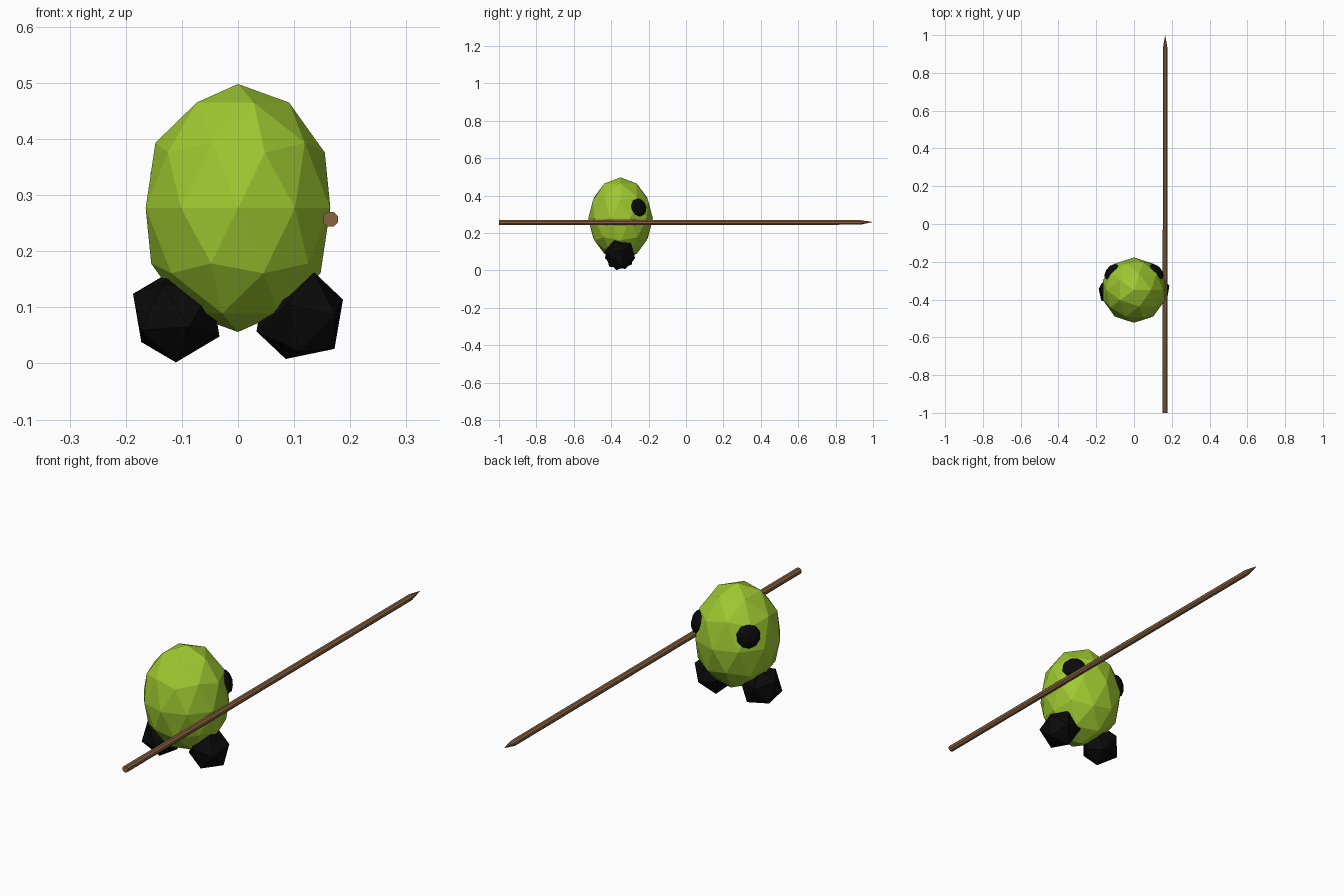
import bpy, bmesh, math
from mathutils import Matrix, Vector

if "Cube" in bpy.data.objects:
    bpy.data.objects.remove(bpy.data.objects["Cube"])


def material(name, rgb):
    m = bpy.data.materials.new(name)
    m.diffuse_color = (*rgb, 1)
    m.use_nodes = True
    m.node_tree.nodes["Principled BSDF"].inputs["Base Color"].default_value = m.diffuse_color
    return m


GREEN = material("lime green", (0.342, 0.578, 0.03))
BLACK = material("black", (0.003, 0.003, 0.003))
BROWN = material("wood brown", (0.25, 0.125, 0.055))


def finish(name, bm, mat):
    bmesh.ops.recalc_face_normals(bm, faces=bm.faces)
    me = bpy.data.meshes.new(name)
    bm.to_mesh(me)
    bm.free()
    me.materials.append(mat)
    ob = bpy.data.objects.new(name, me)
    bpy.context.collection.objects.link(ob)
    return ob


def ball(name, mat, centre, scale, subdivisions, rot=Matrix.Identity(4)):
    bm = bmesh.new()
    bmesh.ops.create_icosphere(
        bm, subdivisions=subdivisions, radius=1,
        matrix=Matrix.Translation(centre) @ rot @ Matrix.Diagonal((*scale, 1)))
    return finish(name, bm, mat)


def edge_frame(a, b):
    """Rotation that puts two neighbouring icosahedron corners along a and b."""
    z = Vector(a).normalized()
    y = z.cross(Vector(b)).normalized()
    x = y.cross(z)
    return Matrix((x, y, z)).transposed().to_4x4()


# Egg-shaped body
BODY = Vector((0, -0.35, 0.277))
ball("body", GREEN, BODY, (0.173, 0.173, 0.221), 2)

# Feet: tilted icosahedra
ball("right_foot", BLACK, (0.11, -0.353, 0.0855), (0.0865,) * 3, 1,
     edge_frame((0.025, -0.029, 0.0775), (0.077, 0.027, 0.0285)))
ball("left_foot", BLACK, (-0.11, -0.353, 0.086), (0.0865,) * 3, 1,
     edge_frame((-0.077, 0.01, 0.038), (-0.062, 0.036, -0.048)))

# Eyes: flattened balls set into the body
for side, s in (("right", 1), ("left", -1)):
    offset = Vector((s * 0.119, 0.097, 0.06))
    normal = Vector((offset.x, offset.y, offset.z * 0.6))
    ball(side + "_eye", BLACK, BODY + offset, (0.049, 0.049, 0.027), 2,
         normal.to_track_quat('Z', 'Y').to_matrix().to_4x4())

# Spear: long rod with a pointed tip
bm = bmesh.new()
rings = []
SIDES = 8
for y, r in ((-1, 0.0142), (0.93, 0.0135)):
    rings.append([bm.verts.new((0.165 + r * math.cos(a), y, 0.257 + r * math.sin(a)))
                  for a in (math.tau * (i + 0.5) / SIDES for i in range(SIDES))])
tip = bm.verts.new((0.165, 1, 0.259))
bm.faces.new(rings[0])
for i in range(SIDES):
    j = (i + 1) % SIDES
    bm.faces.new((rings[0][i], rings[0][j], rings[1][j], rings[1][i]))
    bm.faces.new((rings[1][i], rings[1][j], tip))
finish("spear", bm, BROWN)
